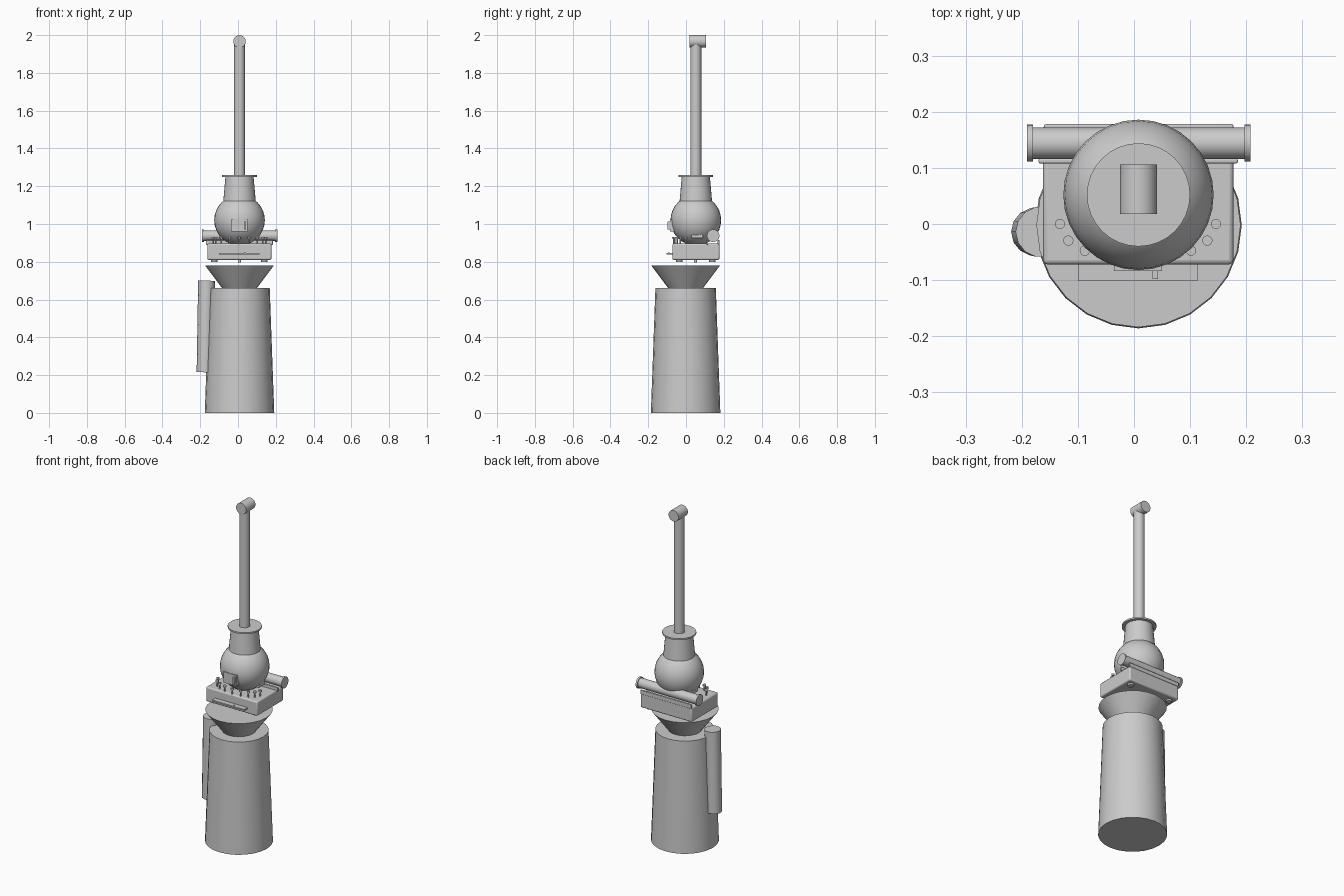
import bpy, bmesh, math
from mathutils import Vector

if "Cube" in bpy.data.objects:
    bpy.data.objects.remove(bpy.data.objects["Cube"])

CX, CY = 0.008, 0.052   # axis of the head and pipe


def finish(obj, name, angle=35):
    obj.name = name
    bpy.ops.object.select_all(action='DESELECT')
    obj.select_set(True)
    bpy.context.view_layer.objects.active = obj
    bpy.ops.object.shade_smooth_by_angle(angle=math.radians(angle))
    return obj


def rod(name, a, b, r1, r2=None, sides=32):
    """Capped cylinder or cone between two points."""
    a, b = Vector(a), Vector(b)
    bpy.ops.mesh.primitive_cone_add(vertices=sides, radius1=r1, radius2=r1 if r2 is None else r2,
                                    depth=(b - a).length, location=(a + b) / 2)
    obj = bpy.context.object
    obj.rotation_euler = (b - a).to_track_quat('Z', 'Y').to_euler()
    return finish(obj, name)


def box(name, lo, hi, bevel=0):
    lo, hi = Vector(lo), Vector(hi)
    bpy.ops.mesh.primitive_cube_add(size=1, location=(lo + hi) / 2)
    obj = bpy.context.object
    obj.scale = hi - lo
    bpy.ops.object.transform_apply(location=False, rotation=False, scale=True)
    if bevel:
        mod = obj.modifiers.new("round", 'BEVEL')
        mod.width, mod.segments = bevel, 3
    return finish(obj, name)


def ball(name, loc, r, seg=32, rings=16):
    bpy.ops.mesh.primitive_uv_sphere_add(segments=seg, ring_count=rings, radius=r, location=loc)
    return finish(bpy.context.object, name, 60)


# Body, funnel collar and side-mounted tube
rod("body", (CX, -0.002, 0), (CX, -0.002, 0.66), 0.184, 0.16, 24)
rod("funnel_collar", (CX, -0.002, 0.655), (CX, -0.002, 0.78), 0.088, 0.182, 24)
rod("side_tube", (-0.176, -0.014, 0.215), (-0.166, -0.014, 0.70), 0.043, 0.045, 14)

# Floating chassis with feet and front tray
box("chassis", (-0.162, -0.072, 0.81), (0.177, 0.177, 0.896), 0.008)
for x in (-0.125, 0.14):
    for y in (-0.035, 0.14):
        rod("foot", (x, y, 0.80), (x, y, 0.812), 0.017, sides=16)
rod("centre_peg", (CX, 0.05, 0.795), (CX, 0.05, 0.812), 0.008, sides=12)
box("front_tray", (-0.10, -0.102, 0.838), (0.113, -0.035, 0.846))
rod("tray_stud", (0.039, -0.091, 0.845), (0.039, -0.091, 0.849), 0.004, sides=12)

# Rear roller with end flanges and its cradle
RY, RZ = 0.144, 0.938
rod("roller", (-0.185, RY, RZ), (0.202, RY, RZ), 0.028)
for x in (-0.191, 0.197):
    rod("roller_flange", (x, RY, RZ), (x + 0.011, RY, RZ), 0.033)
box("cradle_front", (-0.17, 0.108, 0.89), (0.185, 0.117, 0.915), 0.003)
box("cradle_back", (-0.16, 0.168, 0.89), (0.177, 0.178, 0.915), 0.003)

# Half-round cover beneath the head
bm = bmesh.new()
arc = [math.pi * i / 12 for i in range(13)]
face = bm.faces.new([bm.verts.new((-0.1, 0.06 + 0.031 * math.cos(t), 0.925 + 0.037 * math.sin(t)))
                     for t in arc])
ext = bmesh.ops.extrude_face_region(bm, geom=[face])
bmesh.ops.translate(bm, vec=(0.216, 0, 0),
                    verts=[g for g in ext["geom"] if isinstance(g, bmesh.types.BMVert)])
bmesh.ops.recalc_face_normals(bm, faces=bm.faces)
mesh = bpy.data.meshes.new("half_round_cover")
bm.to_mesh(mesh)
bm.free()
cover = bpy.data.objects.new("half_round_cover", mesh)
bpy.context.collection.objects.link(cover)
finish(cover, "half_round_cover")

# Arc of keys on stems
for deg in (0, 27, 47, 68, 90, 112, 133, 153, 180):
    t = math.radians(deg)
    x, y = 0.007 + 0.139 * math.cos(t), -0.065 * math.sin(t)
    rod("key_stem", (x, y, 0.89), (x, y, 0.924), 0.004, sides=8)
    rod("key_cap", (x, y, 0.922), (x, y, 0.932), 0.009, sides=16)

# Round head, neck and lid
ball("head", (CX, CY, 1.02), 0.134)
rod("neck", (CX, CY, 1.12), (CX, CY, 1.255), 0.086, 0.074)
rod("lid", (CX, CY, 1.25), (CX, CY, 1.259), 0.092)

# Face plate with latch
box("face_plate", (-0.036, -0.084, 0.96), (0.05, -0.05, 1.024))
box("plate_latch", (0.033, -0.098, 0.972), (0.043, -0.08, 1.014))

# Tall pipe and crossbar
rod("pipe", (CX, CY, 1.255), (CX, CY, 1.965), 0.029)
rod("crossbar", (CX, 0.018, 1.967), (CX, 0.106, 1.967), 0.033)
